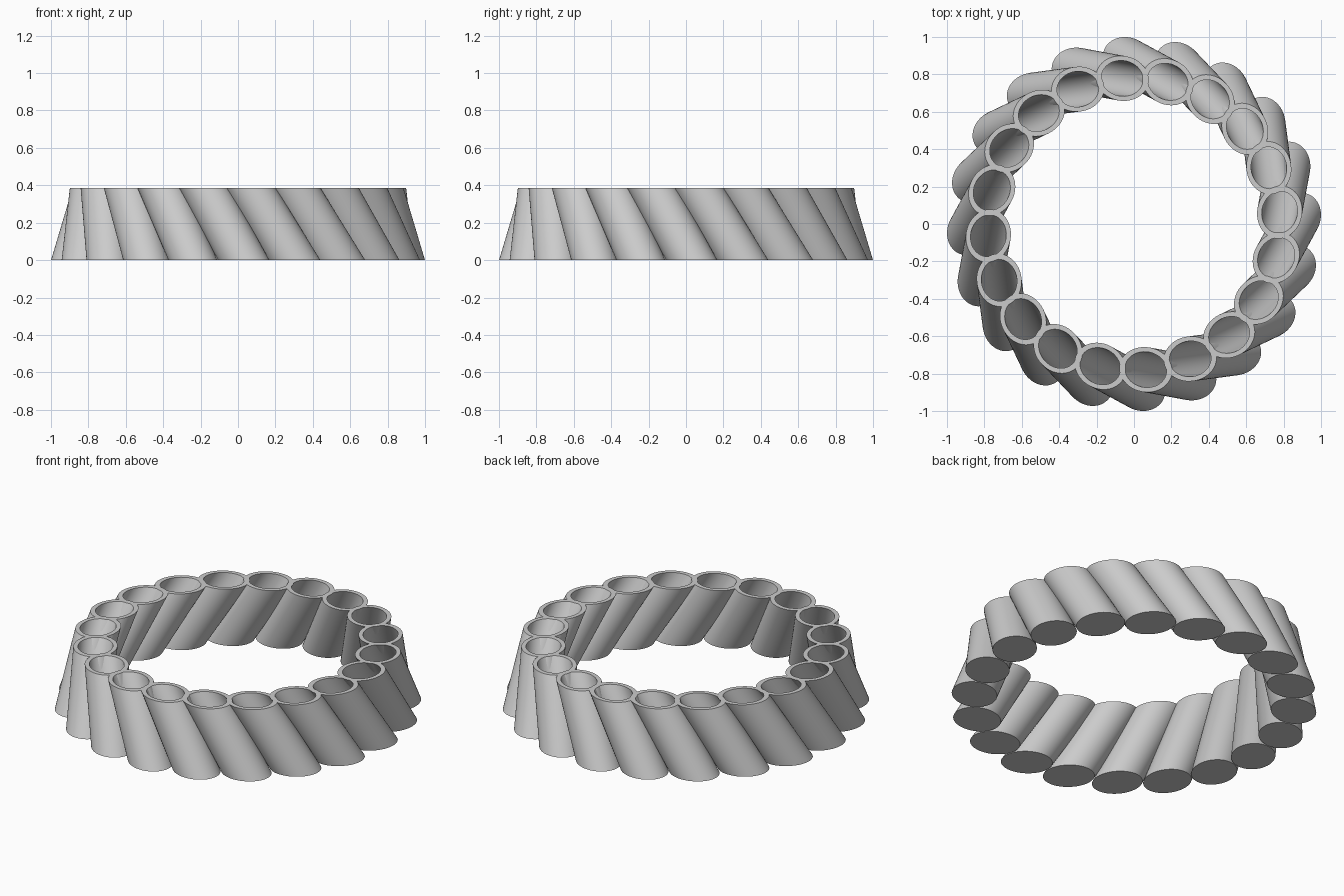
import bpy, bmesh, math
from mathutils import Vector, Matrix

cube = bpy.data.objects.get("Cube")
if cube:
    bpy.data.objects.remove(cube, do_unlink=True)

COUNT, SIDES = 20, 48
HEIGHT, FLOOR = 0.385, 0.025
RADIUS, WALL = 0.12, 0.025

grey = bpy.data.materials.new("plain_grey")
grey.use_nodes = True
colour = (0.6, 0.6, 0.6, 1)
grey.diffuse_color = colour
grey.node_tree.nodes["Principled BSDF"].inputs["Base Color"].default_value = colour


def polar(radius, degrees, z):
    a = math.radians(degrees)
    return Vector((radius * math.cos(a), radius * math.sin(a), z))


# Axis of one leaning tube
top = polar(0.781, -13.4, HEIGHT)
bottom = polar(0.875, 2.0, 0)
axis = top - bottom
lean = Vector((axis.x, axis.y, 0)).normalized()
side = Vector((-lean.y, lean.x, 0))
stretch = axis.length / axis.z


def section(bm, radius, z):
    """Level slice through the leaning cylinder."""
    centre = bottom + axis * (z / HEIGHT)
    ring = []
    for i in range(SIDES):
        a = math.tau * i / SIDES
        offset = lean * math.cos(a) * radius * stretch + side * math.sin(a) * radius
        ring.append(bm.verts.new(centre + offset))
    return ring


# Cup-shaped tube: outer wall, rim, inner wall, floor
bm = bmesh.new()
rings = [section(bm, RADIUS, 0), section(bm, RADIUS, HEIGHT),
         section(bm, RADIUS - WALL, HEIGHT), section(bm, RADIUS - WALL, FLOOR)]
for low, high in zip(rings, rings[1:]):
    for i in range(SIDES):
        j = (i + 1) % SIDES
        bm.faces.new((low[i], low[j], high[j], high[i]))
bm.faces.new(rings[0])
bm.faces.new(rings[-1])
bmesh.ops.recalc_face_normals(bm, faces=bm.faces)
mesh = bpy.data.meshes.new("leaning_tube")
bm.to_mesh(mesh)
bm.free()
mesh.materials.append(grey)

# Ring of tubes
for n in range(COUNT):
    tube = bpy.data.objects.new(f"leaning_tube_{n + 1}", mesh)
    tube.matrix_world = Matrix.Rotation(math.tau * n / COUNT, 4, "Z")
    bpy.context.collection.objects.link(tube)
    tube.select_set(True)
    bpy.context.view_layer.objects.active = tube
bpy.ops.object.shade_smooth_by_angle(angle=math.radians(30))
